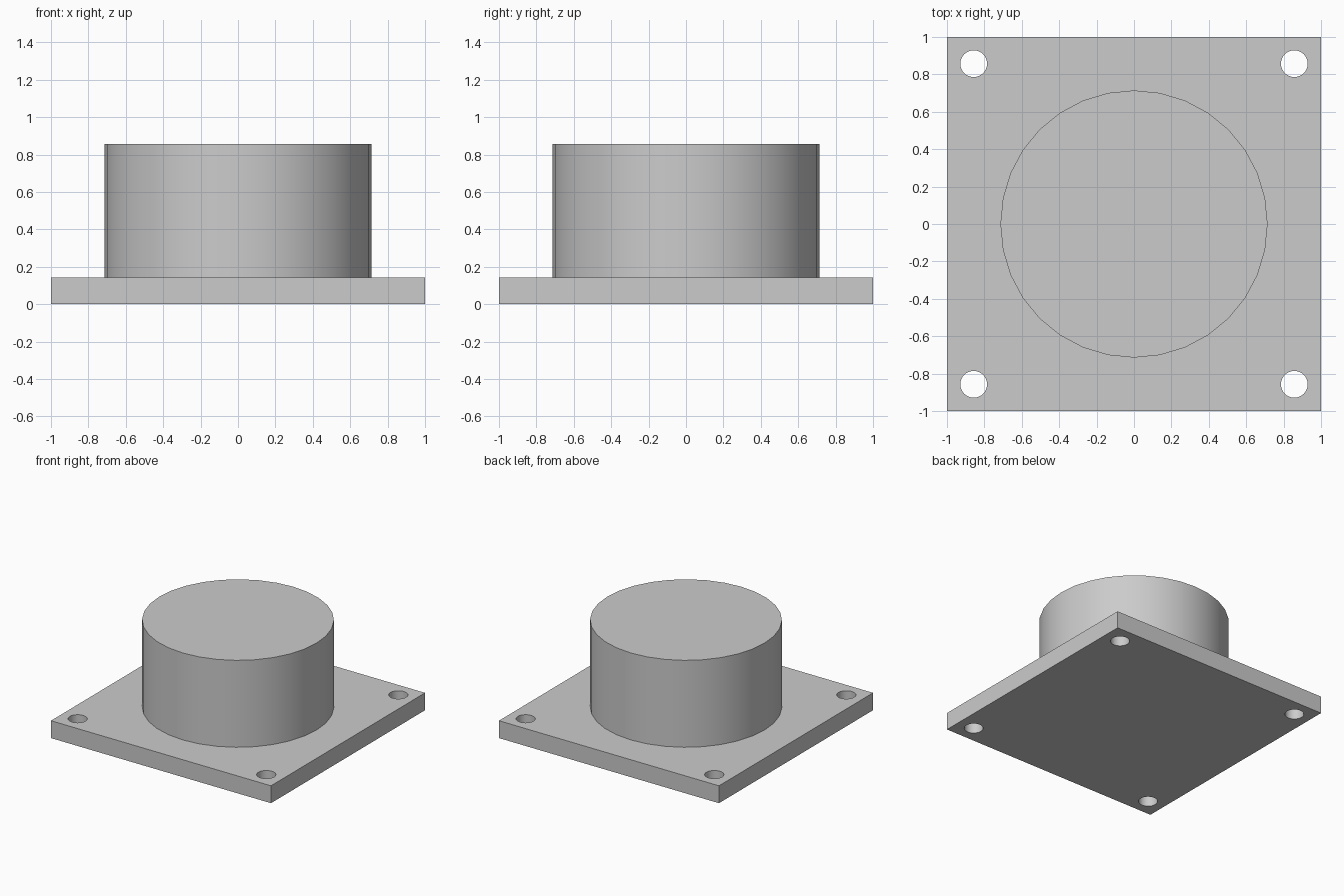
import bpy
import math

if "Cube" in bpy.data.objects:
    bpy.data.objects.remove(bpy.data.objects["Cube"], do_unlink=True)

UNIT = 1 / 7            # plate thickness; all other sizes are multiples of it
SIDES = 32

grey = bpy.data.materials.new("light_grey")
grey.use_nodes = True
colour = (0.6, 0.6, 0.6, 1)
grey.diffuse_color = colour
grey.node_tree.nodes["Principled BSDF"].inputs["Base Color"].default_value = colour


def cylinder(name, radius, bottom, top, x=0, y=0):
    bpy.ops.mesh.primitive_cylinder_add(
        vertices=SIDES, radius=radius, depth=top - bottom,
        location=(x, y, (bottom + top) / 2))
    obj = bpy.context.object
    obj.name = name
    obj.data.materials.append(grey)
    return obj


def smooth(obj):
    bpy.ops.object.select_all(action="DESELECT")
    obj.select_set(True)
    bpy.context.view_layer.objects.active = obj
    bpy.ops.object.shade_smooth_by_angle(angle=math.radians(30))


# Square base plate
bpy.ops.mesh.primitive_cube_add(size=1, location=(0, 0, UNIT / 2))
plate = bpy.context.object
plate.name = "base_plate"
plate.scale = (2, 2, UNIT)
bpy.ops.object.transform_apply(location=True, rotation=False, scale=True)
plate.data.materials.append(grey)

# Bolt holes through the four corners
for x in (-1, 1):
    for y in (-1, 1):
        cutter = cylinder("bolt_hole_cutter", UNIT / 2, -UNIT, 2 * UNIT,
                          x * 6 * UNIT, y * 6 * UNIT)
        cut = plate.modifiers.new("bolt_hole", "BOOLEAN")
        cut.operation = "DIFFERENCE"
        cut.solver = "EXACT"
        cut.object = cutter
        bpy.context.view_layer.objects.active = plate
        bpy.ops.object.modifier_apply(modifier=cut.name)
        bpy.data.objects.remove(cutter, do_unlink=True)
smooth(plate)

# Round boss standing on the plate
boss = cylinder("round_boss", 5 * UNIT, UNIT, 6 * UNIT)
smooth(boss)
